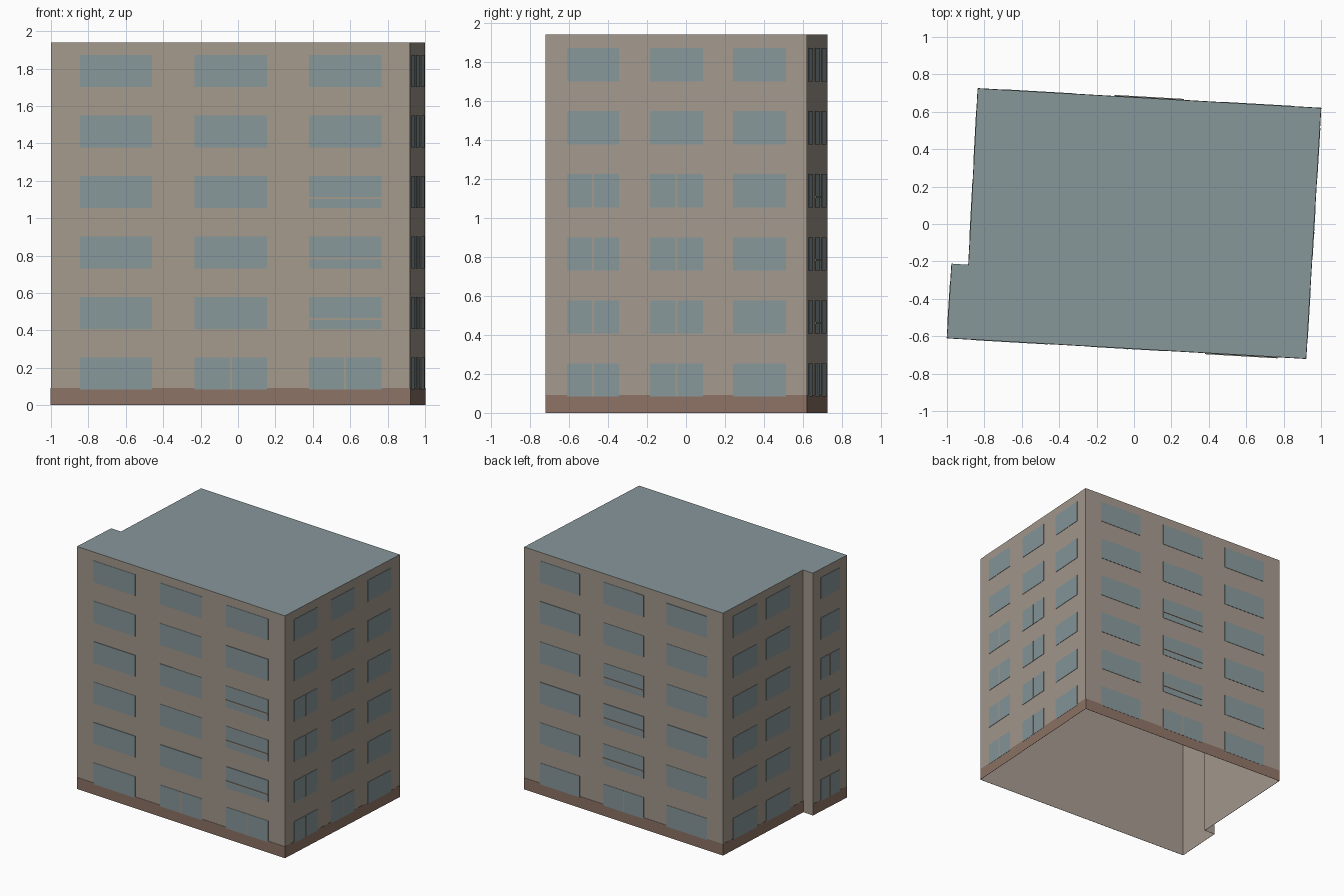
import bpy
import bmesh
from mathutils import Vector

default = bpy.data.objects.get("Cube")
if default:
    bpy.data.objects.remove(default, do_unlink=True)


def linear(c):
    return c / 12.92 if c <= 0.04045 else ((c + 0.055) / 1.055) ** 2.4


def make_material(name, hex_code):
    srgb = [int(hex_code[i:i + 2], 16) / 255 for i in (0, 2, 4)]
    colour = [linear(c) for c in srgb] + [1.0]
    mat = bpy.data.materials.new(name)
    mat.use_nodes = True
    mat.diffuse_color = colour
    bsdf = mat.node_tree.nodes["Principled BSDF"]
    bsdf.inputs["Base Color"].default_value = colour
    bsdf.inputs["Roughness"].default_value = 0.9
    return mat


WALL = make_material("beige plaster", "a4998d")
GLASS = make_material("blue grey glass", "87979a")
ROOF = make_material("grey roof", "87979a")
BRICK = make_material("brown plinth", "8d7366")


def finish(name, bm, *mats):
    mesh = bpy.data.meshes.new(name)
    bm.to_mesh(mesh)
    bm.free()
    for mat in mats:
        mesh.materials.append(mat)
    obj = bpy.data.objects.new(name, mesh)
    bpy.context.collection.objects.link(obj)
    return obj


HEIGHT = 1.94
FLOOR = 0.3235
SILL, WINDOW_H = 0.083, 0.171
FLOORS = range(6)

# Footprint corners, counter-clockwise from the front left of the plan
A, B, C, D, E, F = [Vector((x, y, 0)) for x, y in (
    (-1, -0.61), (0.92, -0.72), (1, 0.62),
    (-0.835, 0.725), (-0.885, -0.218), (-0.975, -0.212))]
corners = [A, B, C, D, E, F]

# Building shell, open underneath, with a flat roof
bm = bmesh.new()
low = [bm.verts.new(p) for p in corners]
high = [bm.verts.new(p + Vector((0, 0, HEIGHT))) for p in corners]
for i in range(len(corners)):
    j = (i + 1) % len(corners)
    bm.faces.new((low[i], low[j], high[j], high[i]))
bm.faces.new(high).material_index = 1
finish("building_shell", bm, WALL, ROOF)


def add_plate(bm, start, end, u0, u1, z0, z1, depth):
    """Thin plate on the wall from start to end, u being a fraction of its length."""
    out = (end - start).cross(Vector((0, 0, 1))).normalized() * depth
    ring = [start.lerp(end, u) + Vector((0, 0, z))
            for u, z in ((u0, z0), (u1, z0), (u1, z1), (u0, z1))]
    back = [bm.verts.new(p) for p in ring]
    front = [bm.verts.new(p + out) for p in ring]
    bm.faces.new(front)
    for i in range(4):
        j = (i + 1) % 4
        bm.faces.new((back[i], back[j], front[j], front[i]))


# Window columns along each wall; mullions and rails are (column, floor) pairs
wide = [(0.081, 0.281), (0.4, 0.602), (0.718, 0.92)]
walls = {
    "front": (A, B, wide, [(1, 0), (2, 0)], [(2, f) for f in (1, 2, 3)]),
    "left": (B, C, wide, [(c, f) for c in (0, 1) for f in range(4)], []),
    "back": (C, D, wide, [(1, 0)], [(1, f) for f in (1, 2, 3)]),
    "right": (D, E, [(0.125, 0.425), (0.54, 0.84)], [], []),
    "wing": (F, A, [(0.23, 0.79)], [(0, f) for f in range(4)], []),
}

for name, (start, end, columns, mullions, rails) in walls.items():
    length = (end - start).length

    # Plinth band
    bm = bmesh.new()
    add_plate(bm, start, end, 0, 1, 0, 0.092, 0.0015)
    finish(name + "_plinth", bm, BRICK)

    # Window panes
    bm = bmesh.new()
    for u0, u1 in columns:
        for f in FLOORS:
            z = SILL + f * FLOOR
            add_plate(bm, start, end, u0, u1, z, z + WINDOW_H, 0.003)
    finish(name + "_windows", bm, GLASS)

    # Upright window bars
    if mullions:
        bm = bmesh.new()
        half = 0.005 / length
        for c, f in mullions:
            mid = sum(columns[c]) / 2
            z = SILL + f * FLOOR
            add_plate(bm, start, end, mid - half, mid + half, z, z + WINDOW_H, 0.0045)
        finish(name + "_window_bars", bm, WALL)

    # Level rails across the windows
    if rails:
        bm = bmesh.new()
        for c, f in rails:
            z = SILL + f * FLOOR + 0.05
            add_plate(bm, start, end, *columns[c], z, z + 0.01, 0.007)
        finish(name + "_rails", bm, WALL)
